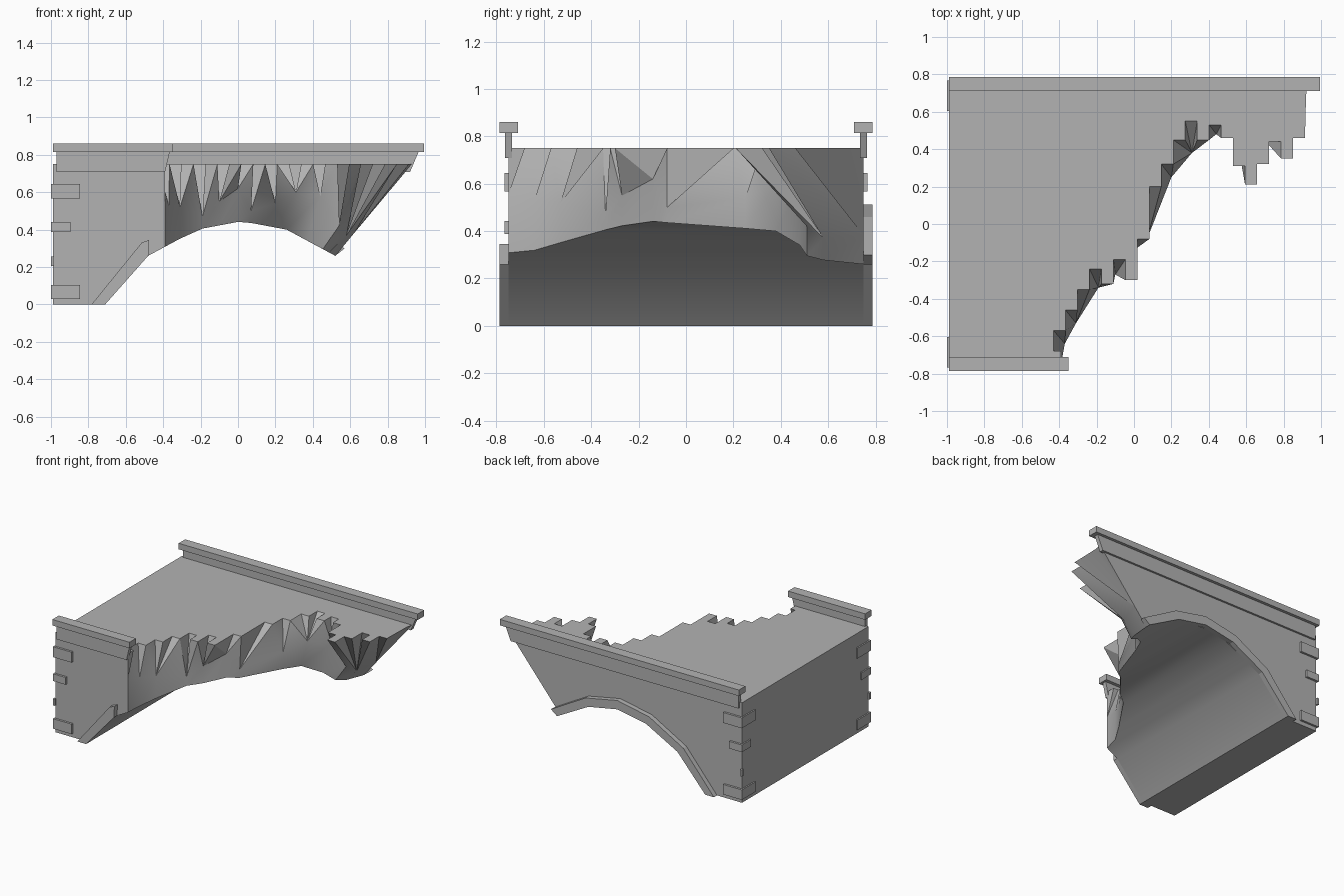
import bpy
import bmesh

if "Cube" in bpy.data.objects:
    bpy.data.objects.remove(bpy.data.objects["Cube"], do_unlink=True)

GREY = (0.45, 0.45, 0.45, 1)
stone = bpy.data.materials.new("grey stone")
stone.use_nodes = True
stone.diffuse_color = GREY
stone.node_tree.nodes["Principled BSDF"].inputs["Base Color"].default_value = GREY


def make_object(name, faces):
    """Build a mesh from faces given as lists of points, welding shared corners."""
    bm = bmesh.new()
    corners = {}

    def corner(point):
        key = tuple(round(c, 4) for c in point)
        if key not in corners:
            corners[key] = bm.verts.new(key)
        return corners[key]

    for face in faces:
        loop = list(dict.fromkeys(corner(point) for point in face))
        if len(loop) > 2:
            bm.faces.new(loop)
    bmesh.ops.recalc_face_normals(bm, faces=bm.faces[:])
    mesh = bpy.data.meshes.new(name)
    bm.to_mesh(mesh)
    bm.free()
    mesh.materials.append(stone)
    obj = bpy.data.objects.new(name, mesh)
    bpy.context.collection.objects.link(obj)
    return obj


def prism(name, profile, y_start, y_end):
    """Extrude an x-z profile between two y positions."""
    near = [(x, y_start, z) for x, z in profile]
    far = [(x, y_end, z) for x, z in profile]
    sides = [[near[i - 1], near[i], far[i], far[i - 1]] for i in range(len(profile))]
    return make_object(name, [near, far] + sides)


def box(left, right, bottom, top):
    return [(left, bottom), (right, bottom), (right, top), (left, top)]


# Main dimensions
DECK = SIDE = 0.75
END = -0.99
TRIM = 0.787
CROWN = 0.02


def mirrored_arch(widen, raise_by):
    """Arch outline: a full left half, and a right half broken off early."""
    half = [(0.73, 0), (0.5, 0.26), (0.24, 0.4), (0, 0.445)]
    half = [(x * widen, z * raise_by) for x, z in half]
    left = [(CROWN - x, z) for x, z in half]
    right = [(CROWN + x, z) for x, z in half[-2:0:-1]]
    return left + right


arch = mirrored_arch(1, 1)
outer = mirrored_arch(1.1, 1.15)


def arch_height(x):
    for (xa, za), (xb, zb) in zip(arch, arch[1:]):
        if x <= xb:
            return za + (zb - za) * (x - xa) / (xb - xa)
    return arch[-1][1]


# Ragged deck edge: columns of equal width, each stopping at its own y
COLUMN = 0.064
depths = [-0.57, -0.46, -0.35, -0.24, -0.32, -0.19, -0.3, -0.08, 0.2, 0.32, 0.45,
          0.55, 0.45, 0.53, 0.46, 0.31, 0.21, 0.32, 0.44, 0.35, 0.46]
columns = []
for i, y in enumerate(depths):
    x = -0.43 + i * COLUMN
    columns.append([(x, y, DECK), (x + COLUMN, y, DECK)])

# Spike tips below the edge, each with the number of columns it gathers
spikes = [
    (-0.39, -SIDE, 0.55, 0), (-0.37, -0.64, 0.53, 1), (-0.31, -0.53, 0.52, 2),
    (-0.19, -0.34, 0.47, 2), (-0.1, -0.27, 0.55, 2), (0, -0.14, 0.62, 1),
    (0.07, -0.08, 0.5, 1), (0.2, 0.25, 0.54, 1), (0.31, 0.38, 0.6, 3),
    (0.44, 0.48, 0.58, 2), (0.54, 0.51, 0.42, 2), (0.58, 0.58, 0.37, 3),
    (0.62, SIDE, 0.38, 1),
]
tips, feet, fans = [], [], []
for x, y, z, count in spikes:
    tips.append((x, y, z))
    foot_x = min(x, max(0.2, x * 0.84))
    feet.append((foot_x, y, arch_height(foot_x)))
    fans.append([p for column in columns[:count] for p in column])
    columns = columns[count:]
fans[0] = [(-0.39, -SIDE, DECK), (-0.39, -0.68, DECK), (-0.43, -0.68, DECK)]
fans[-1] += [(0.92, 0.69, DECK), (0.93, SIDE, DECK)]

# Pleated broken face
faces = []
for i, tops in enumerate(fans):
    faces += [[tips[i], a, b] for a, b in zip(tops, tops[1:])]
    if i:
        last = fans[i - 1][-1]
        faces += [[tips[i - 1], last, tips[i]], [last, tops[0], tips[i]],
                  [feet[i - 1], tips[i - 1], tips[i]], [feet[i - 1], tips[i], feet[i]]]

# Vaulted underside
near = [(x, -SIDE, z) for x, z in arch[:2]] + feet
far = [(x, SIDE, z) for x, y, z in near]
for i in range(len(near) - 1):
    faces.append([near[i], near[i + 1], far[i + 1], far[i]])

# Deck, foot, end and side walls
low_front, low_back = (END, -SIDE, 0), (END, SIDE, 0)
top_front, top_back = (END, -SIDE, DECK), (END, SIDE, DECK)
faces.append([top_front] + [p for tops in fans for p in tops] + [top_back])
faces.append([low_front, near[0], far[0], low_back])
faces.append([low_front, low_back, top_back, top_front])
faces.append([low_front] + near[:3] + [tips[0], fans[0][0], top_front])
faces.append([low_back] + far + [tips[-1], fans[-1][-1], top_back])
body = make_object("bridge_body", faces)

# Arch trim: the whole ring at the back, a broken stub in front
prism("back_arch_trim", arch + outer[::-1], SIDE, TRIM)
stub = arch[:2] + [(-0.475, 0.345), (-0.515, 0.33), outer[0]]
prism("front_arch_trim", stub, -TRIM, -SIDE)

# Parapets with slanted broken ends, and corner stones
BAND_LOW, BAND_TOP, CAP_TOP = 0.708, 0.815, 0.86
stones = [(0.155, 0.03, 0.075), (0.015, 0.205, 0.05),
          (0.105, 0.388, 0.054), (0.155, 0.567, 0.078)]
for name, side, low, high, tip in (("front", -1, -0.39, -0.365, -0.35),
                                   ("back", 1, 0.92, 0.965, 0.995)):
    band = [(-0.97, BAND_LOW), (low, BAND_LOW), (high, BAND_TOP), (-0.97, BAND_TOP)]
    prism(name + "_parapet_band", band, side * 0.735, side * 0.765)
    prism(name + "_parapet_cap", box(END, tip, BAND_TOP, CAP_TOP), side * 0.71, side * TRIM)
    for number, (reach, bottom, height) in enumerate(stones, 1):
        profile = box(-1, reach - 1, bottom, bottom + height)
        prism(f"{name}_corner_stone_{number}", profile,
              side * (SIDE + 0.01 - reach), side * 0.766)

# Soft shading on the vault, crisp edges elsewhere
bpy.ops.object.select_all(action="DESELECT")
body.select_set(True)
bpy.context.view_layer.objects.active = body
bpy.ops.object.shade_smooth_by_angle()
